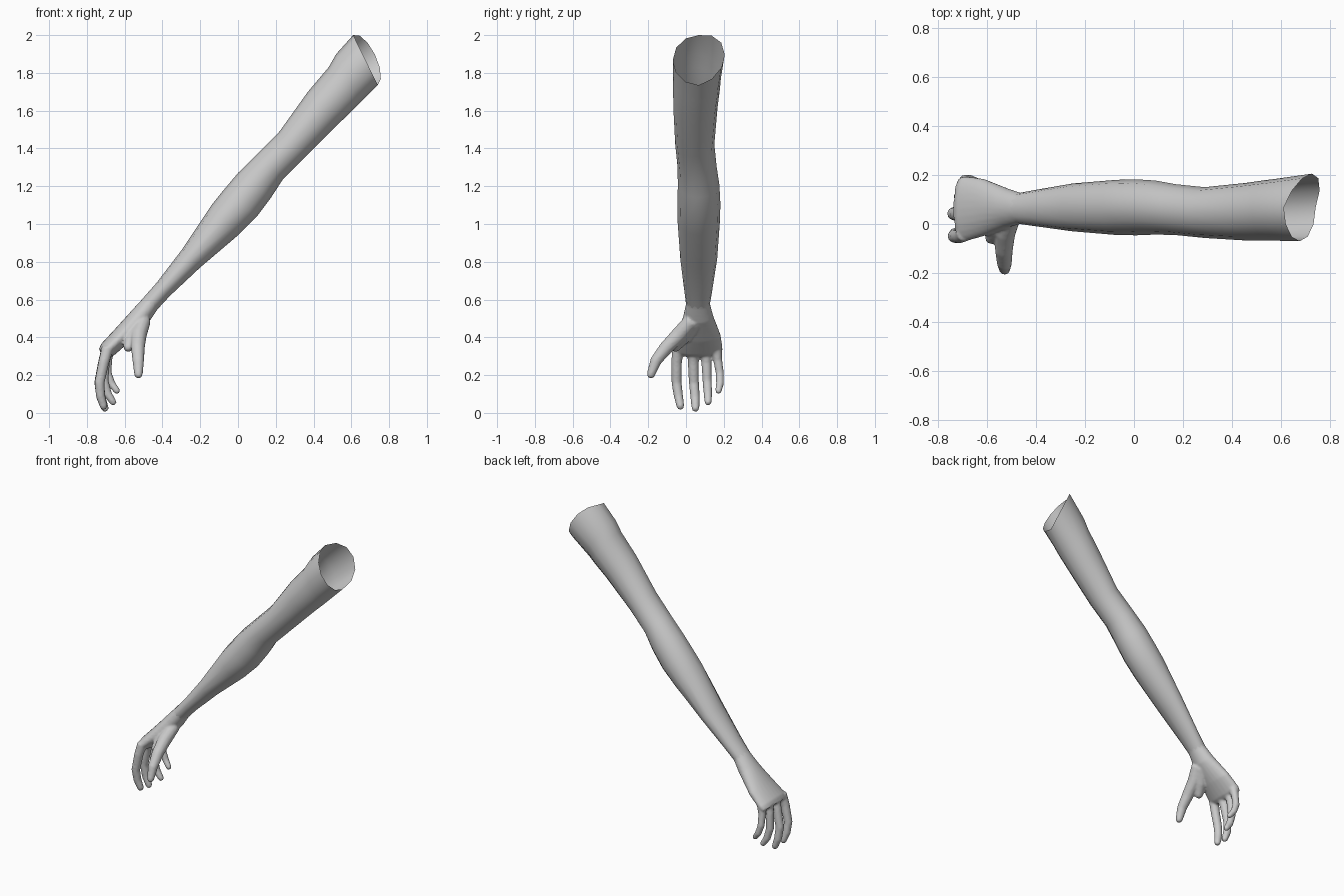
import bpy, bmesh, math
from mathutils import Vector

skin = bpy.data.materials.new("pale_grey")
skin.diffuse_color = (0.6, 0.6, 0.6, 1)


def loft(bm, rings, caps):
    """Bridge a list of rings of points into a tube."""
    vs = [[bm.verts.new(p) for p in r] for r in rings]
    n = len(vs[0])
    for a, b in zip(vs, vs[1:]):
        for i in range(n):
            j = (i + 1) % n
            bm.faces.new((a[i], a[j], b[j], b[i]))
    if caps:
        bm.faces.new(vs[0])
        bm.faces.new(vs[-1][::-1])


def section(ux, uz, lx, lz, y0, y1, n=12, s=1.0, flare=(0, 0)):
    """Ellipse through an upper and a lower outline point, spanning y0 to y1."""
    c = Vector(((ux + lx) / 2, (y0 + y1) / 2, (uz + lz) / 2))
    up = Vector(((ux - lx) / 2, 0, (uz - lz) / 2)) * s
    side = Vector((0, (y1 - y0) / 2, 0)) * s
    ring = []
    for i in range(n):
        a = math.tau * i / n
        back = max(0, math.sin(a))
        ring.append(c + up * math.cos(a) + side * math.sin(a)
                    + Vector((flare[0] * back, 0, flare[1] * back)))
    return ring


def finger(bm, path, n=12):
    """Round tapering tube along (x, y, z, radius) points with a domed tip."""
    pts = [Vector(p[:3]) for p in path]
    rad = [p[3] for p in path]
    d = (pts[-1] - pts[-2]).normalized()
    tip, r = pts[-1], rad[-1]
    for ahead, k in ((0.6, 0.8), (0.95, 0.35)):
        pts.append(tip + d * r * ahead)
        rad.append(r * k)
    rings = []
    for i, p in enumerate(pts):
        t = (pts[min(i + 1, len(pts) - 1)] - pts[max(i - 1, 0)]).normalized()
        u = t.cross(Vector((0, 1, 0))).normalized()
        v = t.cross(u)
        rings.append([p + (u * math.cos(math.tau * k / n) + v * math.sin(math.tau * k / n)) * rad[i]
                      for k in range(n)])
    loft(bm, rings, True)


def finish(bm, name):
    bmesh.ops.recalc_face_normals(bm, faces=bm.faces[:])
    me = bpy.data.meshes.new(name)
    bm.to_mesh(me)
    bm.free()
    for p in me.polygons:
        p.use_smooth = True
    me.materials.append(skin)
    ob = bpy.data.objects.new(name, me)
    bpy.context.collection.objects.link(ob)
    return ob


# arm: open sleeve from the shoulder cut to the wrist (upper x,z, lower x,z, y range)
ARM = [
    (0.52, 1.90, 0.65, 1.645, -0.068, 0.185),
    (0.48, 1.83, 0.61, 1.605, -0.068, 0.18),
    (0.37, 1.70, 0.536, 1.534, -0.067, 0.167),
    (0.22, 1.49, 0.356, 1.354, -0.057, 0.15),
    (0.10, 1.37, 0.24, 1.24, -0.045, 0.162),
    (0.00, 1.27, 0.175, 1.14, -0.043, 0.177),
    (-0.08, 1.175, 0.10, 1.04, -0.046, 0.182),
    (-0.14, 1.10, 0.00, 0.94, -0.045, 0.18),
    (-0.30, 0.86, -0.20, 0.77, -0.03, 0.165),
    (-0.43, 0.69, -0.36, 0.62, -0.01, 0.14),
    (-0.505, 0.605, -0.425, 0.55, 0.0, 0.127),
]
rim = section(0.61, 2.0, 0.74, 1.735, -0.07, 0.205, flare=(0.05, 0.03))
bm = bmesh.new()
loft(bm, [rim] + [section(*s) for s in ARM], False)
finish(bm, "arm")

# palm
HAND = [
    (-0.56, 0.545, -0.475, 0.475, -0.015, 0.145),
    (-0.655, 0.44, -0.575, 0.375, -0.05, 0.185),
    (-0.725, 0.365, -0.655, 0.305, -0.072, 0.195),
    (-0.737, 0.335, -0.685, 0.293, -0.065, 0.188),
]
bm = bmesh.new()
loft(bm, [section(*ARM[-2], n=24, s=0.85)]
     + [section(*s, n=24) for s in ARM[-1:] + HAND], True)

# four fingers: index, middle, ring, little
finger(bm, [(-0.69, -0.04, 0.345, 0.032), (-0.71, -0.05, 0.27, 0.029), (-0.733, -0.05, 0.16, 0.027),
            (-0.728, -0.04, 0.09, 0.025), (-0.712, -0.03, 0.037, 0.021)])
finger(bm, [(-0.69, 0.035, 0.345, 0.032), (-0.712, 0.038, 0.27, 0.029), (-0.735, 0.042, 0.16, 0.027),
            (-0.725, 0.048, 0.08, 0.025), (-0.705, 0.05, 0.026, 0.021)])
finger(bm, [(-0.69, 0.105, 0.345, 0.030), (-0.705, 0.108, 0.27, 0.027), (-0.71, 0.112, 0.17, 0.025),
            (-0.69, 0.116, 0.10, 0.023), (-0.662, 0.117, 0.058, 0.019)])
finger(bm, [(-0.68, 0.16, 0.345, 0.030), (-0.69, 0.168, 0.28, 0.024), (-0.69, 0.179, 0.21, 0.022),
            (-0.67, 0.18, 0.155, 0.021), (-0.642, 0.172, 0.118, 0.018)])

# thumb and the web joining it to the palm
finger(bm, [(-0.50, 0.03, 0.49, 0.04), (-0.525, -0.035, 0.415, 0.043), (-0.53, -0.105, 0.345, 0.037),
            (-0.528, -0.16, 0.275, 0.031), (-0.527, -0.185, 0.205, 0.023)])
finger(bm, [(-0.51, 0.04, 0.48, 0.04), (-0.56, -0.015, 0.405, 0.042), (-0.58, -0.055, 0.35, 0.028)])
hand = finish(bm, "hand")

# fuse the hand parts into one soft skin
fuse = hand.modifiers.new("fuse", 'REMESH')
fuse.mode = 'VOXEL'
fuse.voxel_size = 0.007
fuse.use_smooth_shade = True
soft = hand.modifiers.new("soften", 'SMOOTH')
soft.factor = 0.5
soft.iterations = 5
